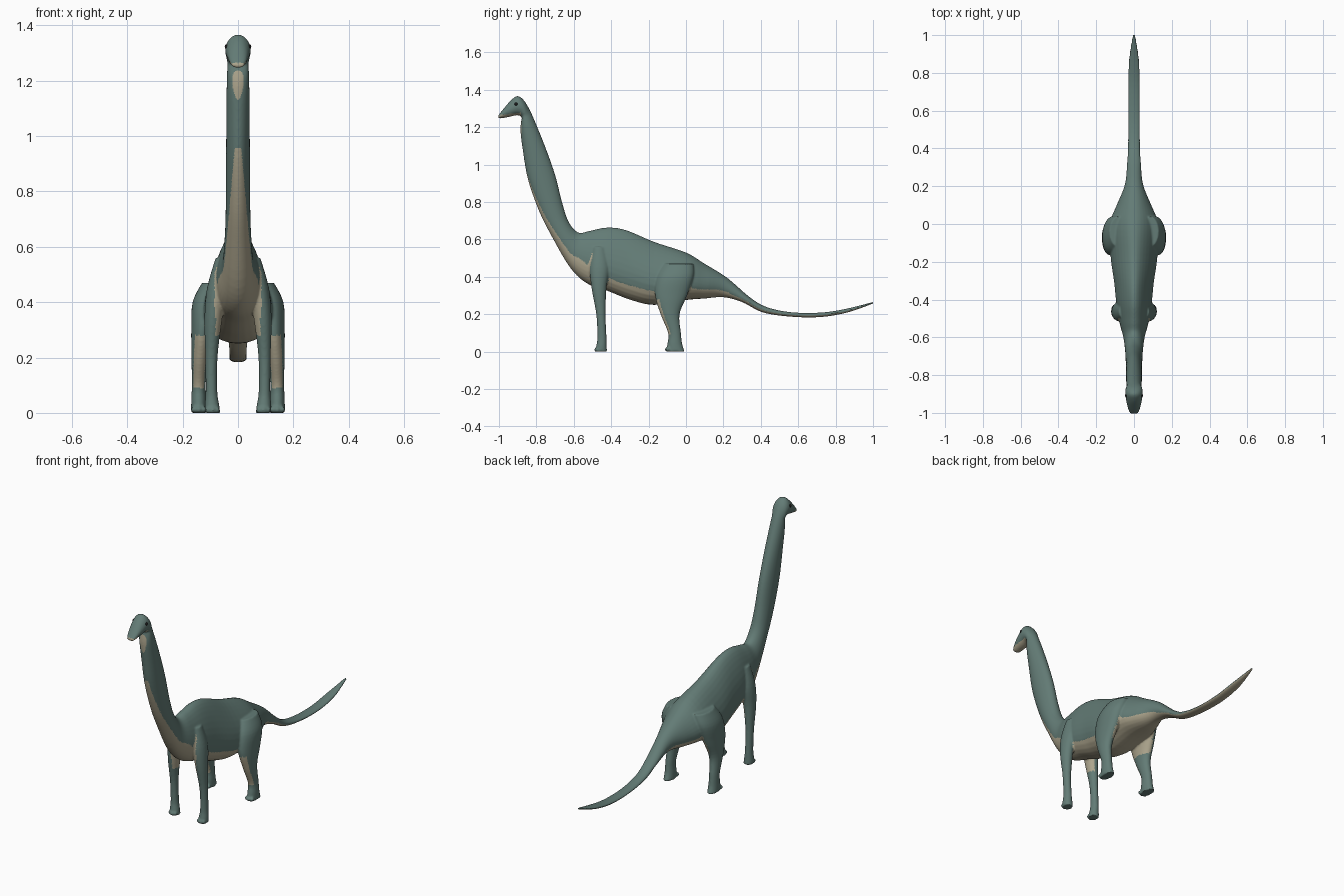
import bpy
import bmesh
import math
from mathutils import Vector, Matrix

cube = bpy.data.objects.get("Cube")
if cube:
    bpy.data.objects.remove(cube, do_unlink=True)


def make_material(name, colour):
    mat = bpy.data.materials.new(name)
    mat.use_nodes = True
    mat.diffuse_color = (*colour, 1)
    mat.node_tree.nodes["Principled BSDF"].inputs["Base Color"].default_value = (*colour, 1)
    return mat


skin = make_material("grey_green_skin", (0.125, 0.2, 0.18))
belly = make_material("beige_belly", (0.42, 0.38, 0.27))
eye_black = make_material("eye_black", (0.01, 0.01, 0.01))


def catmull(p0, p1, p2, p3, t):
    return [0.5 * (2 * b + (c - a) * t + (2 * a - 5 * b + 4 * c - d) * t * t
                   + (3 * b - a - 3 * c + d) * t ** 3)
            for a, b, c, d in zip(p0, p1, p2, p3)]


def refine(rows, steps=5):
    """Smoothly interpolate between the given sections."""
    padded = [rows[0], *rows, rows[-1]]
    result = []
    for i in range(len(rows) - 1):
        result += [catmull(*padded[i:i + 4], s / steps) for s in range(steps)]
    return result + [list(rows[-1])]


def loft(bm, rows, centre_x=False, sides=32):
    """Skin rings, each spanning an upper and a lower midline point."""
    rings = []
    for row in refine(rows):
        y_a, z_a, y_b, z_b, width, pear = row[:6]
        x = row[6] if centre_x else 0
        top, bottom = Vector((x, y_a, z_a)), Vector((x, y_b, z_b))
        middle, half = (top + bottom) / 2, (top - bottom) / 2
        ring = []
        for i in range(sides):
            t = math.tau * i / sides
            side = width * math.sin(t) * (1 - pear * math.cos(t))
            ring.append(bm.verts.new(middle + half * math.cos(t) + Vector((side, 0, 0))))
        rings.append(ring)
    faces = [bm.faces.new(rings[0]), bm.faces.new(rings[-1])]
    for a, b in zip(rings, rings[1:]):
        for i in range(sides):
            j = (i + 1) % sides
            faces.append(bm.faces.new((a[i], a[j], b[j], b[i])))
    bmesh.ops.recalc_face_normals(bm, faces=faces)


def leg(bm, rows, side):
    """Rows: height, front y, back y, centre x, half width."""
    loft(bm, [(y0, z, y1, z, w, 0, side * x) for z, y0, y1, x, w in rows], True)


def toes(bm, x, y, spread, radius, side):
    for i in (-1, 0, 1):
        place = Matrix.Translation((side * (x + i * spread), y + abs(i) * radius / 2, radius))
        bmesh.ops.create_icosphere(bm, subdivisions=2, radius=radius, matrix=place)


# Neck, trunk and tail: upper y z, lower y z, half width, pear shape
trunk = [
    (-.85, 1.32, -.88, 1.24, .036, 0),
    (-.82, 1.26, -.885, 1.18, .04, 0),
    (-.757, 1.107, -.873, 1.08, .042, 0),
    (-.7, .947, -.845, .92, .043, 0),
    (-.66, .79, -.785, .75, .044, 0),
    (-.625, .69, -.72, .62, .047, 0),
    (-.575, .637, -.62, .45, .056, .1),
    (-.515, .646, -.53, .365, .075, .2),
    (-.42, .664, -.42, .325, .09, .3),
    (-.32, .65, -.3, .278, .1, .35),
    (-.17, .587, -.17, .25, .118, .35),
    (0, .53, 0, .276, .122, .3),
    (.1, .47, .1, .284, .09, .2),
    (.22, .395, .2, .291, .048, 0),
    (.34, .292, .3, .265, .037, 0),
    (.43, .239, .41, .21, .032, 0),
    (.56, .211, .56, .187, .031, 0),
    (.72, .209, .72, .185, .031, 0),
    (.86, .23, .865, .21, .028, 0),
    (1.004, .267, 1.004, .258, .007, 0),
]
head = [
    (-1.004, 1.262, -1.004, 1.247, .021, 0),
    (-.975, 1.299, -.985, 1.248, .031, 0),
    (-.935, 1.345, -.945, 1.255, .04, .1),
    (-.9, 1.367, -.9, 1.264, .046, .1),
    (-.865, 1.342, -.875, 1.25, .044, 0),
    (-.835, 1.29, -.87, 1.22, .036, 0),
]
front_leg = [
    (.56, -.5, -.43, .053, .028),
    (.45, -.515, -.41, .076, .036),
    (.34, -.505, -.425, .089, .032),
    (.2, -.48, -.43, .096, .022),
    (.08, -.474, -.425, .096, .021),
    (.03, -.48, -.424, .094, .026),
    (0, -.486, -.422, .092, .028),
]
hind_leg = [
    (.47, -.12, .04, .085, .045),
    (.4, -.155, .04, .114, .05),
    (.3, -.165, .006, .128, .041),
    (.2, -.136, -.034, .137, .031),
    (.1, -.096, -.027, .142, .025),
    (.04, -.1, -.02, .142, .027),
    (0, -.104, -.007, .142, .028),
]

bm = bmesh.new()
loft(bm, trunk)
loft(bm, head)
for side in (-1, 1):
    leg(bm, front_leg, side)
    leg(bm, hind_leg, side)
    toes(bm, .092, -.48, .016, .011, side)
    toes(bm, .142, -.102, .017, .012, side)
mesh = bpy.data.meshes.new("body")
bm.to_mesh(mesh)
bm.free()
body = bpy.data.objects.new("body", mesh)
bpy.context.collection.objects.link(body)

# Fuse the parts into one skin and soften the joins
remesh = body.modifiers.new("fuse", 'REMESH')
remesh.mode = 'VOXEL'
remesh.voxel_size = .005
soften = body.modifiers.new("soften", 'SMOOTH')
soften.factor = .5
soften.iterations = 6
graph = bpy.context.evaluated_depsgraph_get()
fused = bpy.data.meshes.new_from_object(body.evaluated_get(graph))
body.modifiers.clear()
body.data = fused
fused.name = "body_skin"
fused.materials.clear()
fused.materials.append(skin)
fused.materials.append(belly)


def is_beige(c, n):
    """Throat, chest, belly, inner thigh, shin, jaw and tail underside."""
    inward = -n.x * math.copysign(1, c.x)
    if c.z > 1.1:
        return c.y < -.88 and c.z < 1.264 + (c.y + 1) * .12
    if c.y < -.5 and c.z > .34:
        facing = -.87 * n.y - .5 * n.z
        return c.z < .96 and abs(c.x) < .085 and facing > .25 + max(0, c.z - .5) * 1.35
    if c.y > .23:
        return n.z < -.45
    if abs(c.x) > .11 and .09 < c.z < .28 and -.2 < c.y < 0 and n.y < -.5:
        return True
    if c.z < .23 or abs(c.x) > .135:
        return False
    if c.y < -.4 and c.z < .28:
        return False
    return n.z < -.35 or (inward > .4 and c.z < .4)


for face in fused.polygons:
    face.use_smooth = True
    face.material_index = int(is_beige(face.center, face.normal))

# Eyes
for name, side in (("left_eye", 1), ("right_eye", -1)):
    bpy.ops.mesh.primitive_uv_sphere_add(segments=16, ring_count=10, radius=.01,
                                         location=(side * .038, -.908, 1.323))
    eye = bpy.context.object
    eye.name = name
    eye.data.materials.append(eye_black)
    bpy.ops.object.shade_smooth()
